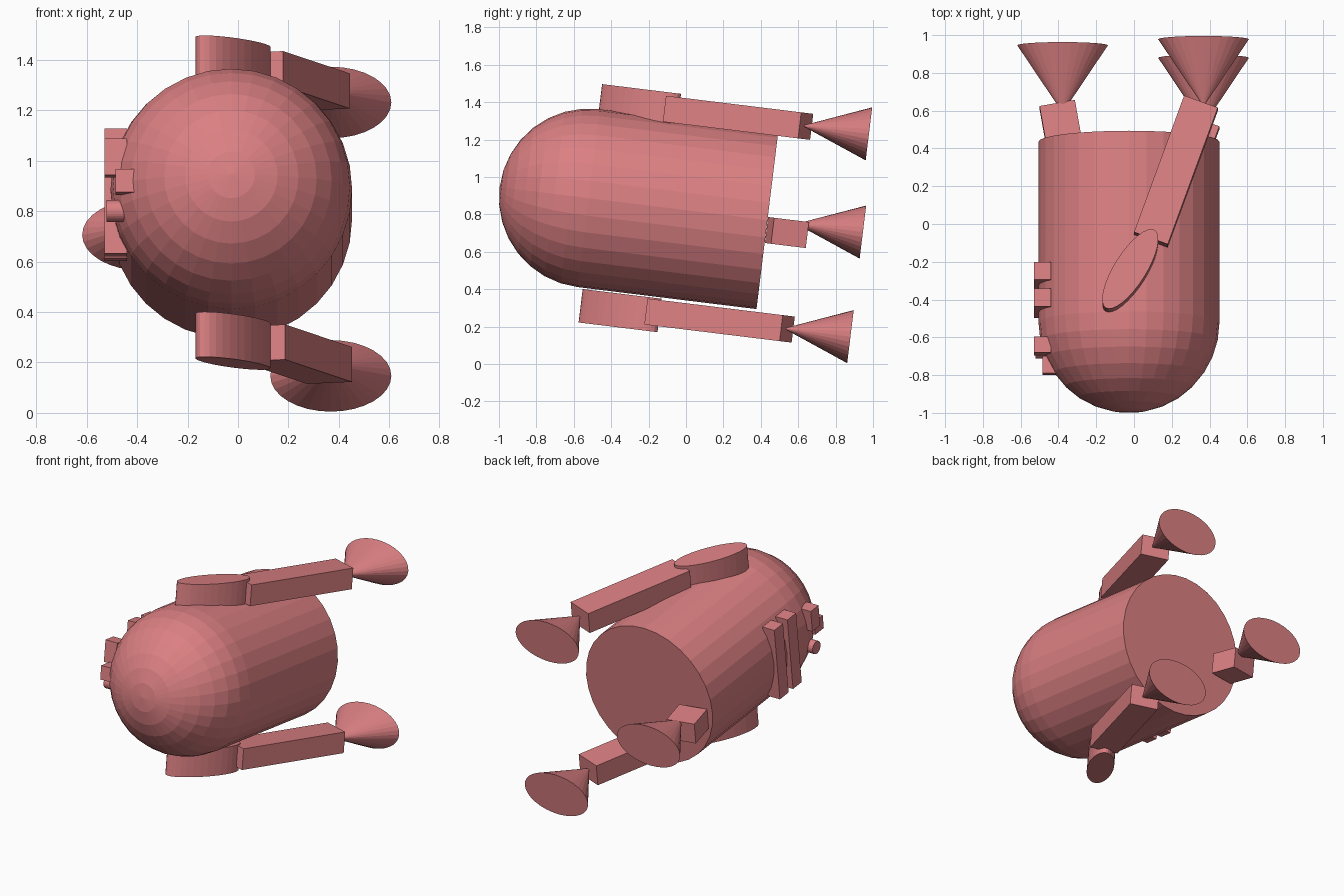
import bpy, bmesh, math
from mathutils import Matrix, Vector

if "Cube" in bpy.data.objects:
    bpy.data.objects.remove(bpy.data.objects["Cube"])

mat = bpy.data.materials.new("dusty_red")
mat.diffuse_color = (0.71, 0.215, 0.225, 1)
mat.use_nodes = True
mat.node_tree.nodes["Principled BSDF"].inputs["Base Color"].default_value = mat.diffuse_color

# Whole model lies along y, pitched 7 degrees; parts use (x, along, up) from the dome centre
FRAME = Matrix.Translation((0, -0.521, 0.887)) @ Matrix.Rotation(math.radians(-7), 4, 'X')
CX, R = -0.0265, 0.479


def finish(name, bm):
    bm.transform(FRAME)
    bmesh.ops.recalc_face_normals(bm, faces=bm.faces)
    me = bpy.data.meshes.new(name)
    bm.to_mesh(me)
    bm.free()
    me.materials.append(mat)
    ob = bpy.data.objects.new(name, me)
    bpy.context.collection.objects.link(ob)
    return ob


def place(loc, yaw=0):
    return Matrix.Translation(loc) @ Matrix.Rotation(math.radians(yaw), 4, 'Z')


def box(name, loc, size, yaw=0):
    bm = bmesh.new()
    bmesh.ops.create_cube(bm, size=1, matrix=place(loc, yaw) @ Matrix.Diagonal((*size, 1)))
    return finish(name, bm)


def cone(name, loc, r1, r2, depth, turn=Matrix(), scale=(1, 1, 1), yaw=0):
    bm = bmesh.new()
    bmesh.ops.create_cone(bm, cap_ends=True, segments=32, radius1=r1, radius2=r2, depth=depth,
                          matrix=place(loc, yaw) @ Matrix.Diagonal((*scale, 1)) @ turn)
    bmesh.ops.remove_doubles(bm, verts=bm.verts, dist=1e-5)
    return finish(name, bm)


ALONG = Matrix.Rotation(math.radians(90), 4, 'X')    # local top faces -along
SIDE = Matrix.Rotation(math.radians(90), 4, 'Y')

# Barrel body
LENGTH = 0.9635
cone("body", (CX, LENGTH / 2, 0), R, R, LENGTH, ALONG)

# Half-sphere dome at the front
bm = bmesh.new()
bmesh.ops.create_uvsphere(bm, u_segments=32, v_segments=16, radius=R,
                          matrix=Matrix.Translation((CX, 0, 0)) @ ALONG)
bmesh.ops.delete(bm, geom=[v for v in bm.verts if v.co.y > 0.001], context='VERTS')
finish("dome", bm)


# Flared foot: oval cone with its point on the leg end
def foot(name, x, base, up):
    cone(name, (x, base - 0.18, up), 0.24, 0, 0.36, ALONG, (1, 1, 0.595))


# Side legs, above and below: oval shoulder, beam and foot
for tag, s, dx, dv, dw in (("upper", 1, 0, 0, 0), ("lower", -1, 0.008, 0.034, -0.04)):
    cone(tag + "_shoulder", (-0.02, 0.21 + dv * 0.9, s * 0.524 + dw * 1.3), 1, 1, 0.18,
         scale=(0.085, 0.245, 1), yaw=-32)
    box(tag + "_leg", (0.222 + dx, 0.741 + dv, s * 0.524 + dw), (0.19, 0.775, 0.14), -20)
    foot(tag + "_foot", 0.368, 1.446 + dv, s * 0.524 + dw)

# Short middle leg at the tail
box("middle_leg", (-0.39, 1.075, -0.053), (0.19, 0.19, 0.14), 10)
foot("middle_foot", -0.378, 1.478, -0.001)

# Slats on the left flank
for i, v in enumerate((0.102, 0.245)):
    box("flank_slat_%d" % (i + 1), (-0.485, v, 0), (0.09, 0.095, 0.5))

# Small fittings on the dome
box("dome_block", (-0.485, -0.139, 0.108), (0.09, 0.085, 0.146))
box("dome_eye", (-0.445, -0.23, 0), (0.08, 0.092, 0.092))
cone("dome_lens", (-0.482, -0.137, -0.104), 0.043, 0.043, 0.08, SIDE)
